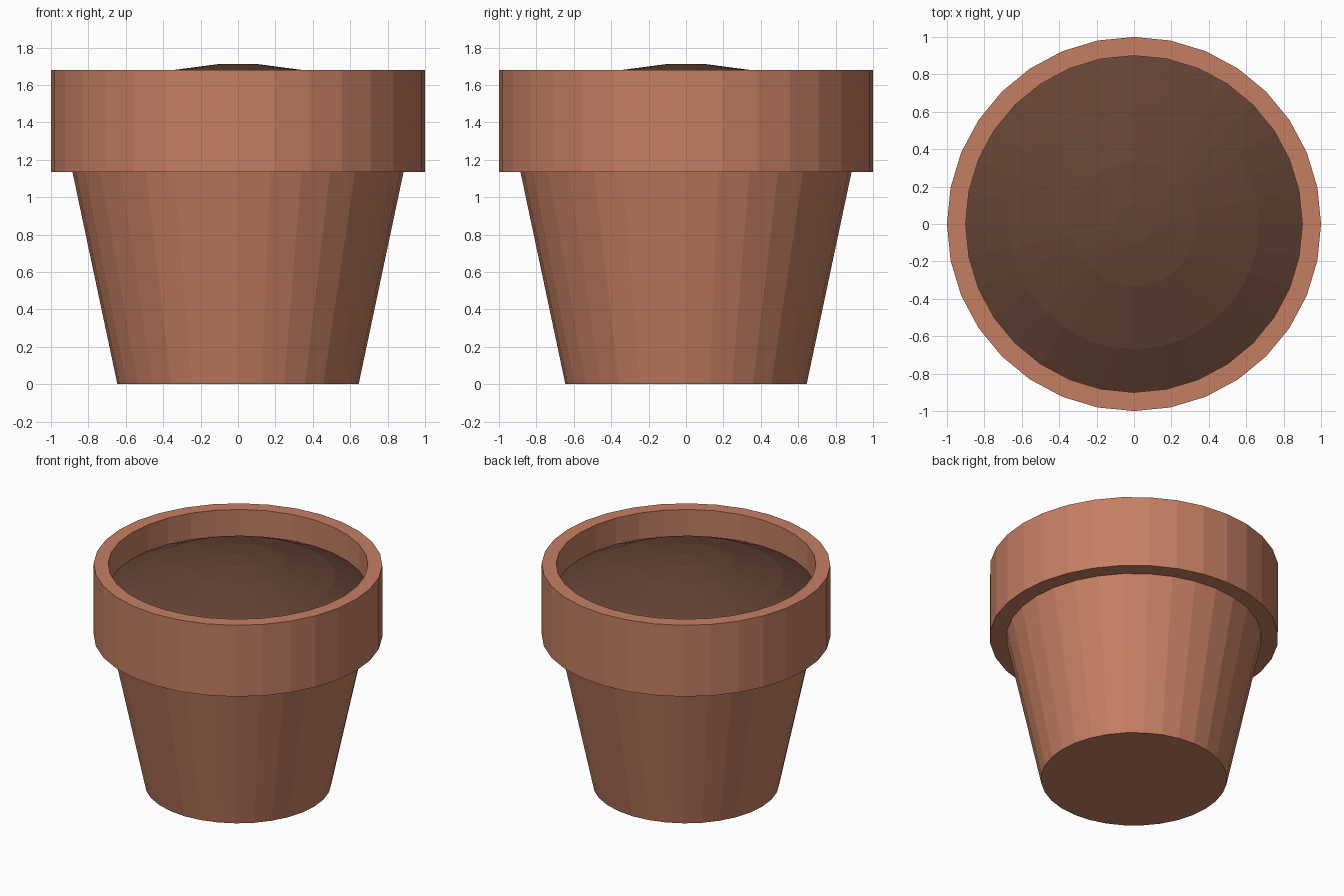
import bpy, bmesh, math

if "Cube" in bpy.data.objects:
    bpy.data.objects.remove(bpy.data.objects["Cube"])

SIDES = 32


def make_material(name, rgb):
    m = bpy.data.materials.new(name)
    m.diffuse_color = (*rgb, 1.0)
    m.use_nodes = True
    m.node_tree.nodes["Principled BSDF"].inputs["Base Color"].default_value = m.diffuse_color
    return m


def lathe(name, profile, mat, cap_first=False, cap_last=False):
    """Revolve (radius, z) points, listed so that faces point outward."""
    bm = bmesh.new()
    rings = []
    for r, z in profile:
        rings.append([bm.verts.new((r * math.cos(math.tau * i / SIDES),
                                    r * math.sin(math.tau * i / SIDES), z))
                      for i in range(SIDES)])
    for a, b in zip(rings, rings[1:]):
        for i in range(SIDES):
            j = (i + 1) % SIDES
            bm.faces.new((a[i], a[j], b[j], b[i]))
    if cap_first:
        bm.faces.new(rings[0][::-1])
    if cap_last:
        bm.faces.new(rings[-1])
    me = bpy.data.meshes.new(name)
    bm.to_mesh(me)
    bm.free()
    me.materials.append(mat)
    ob = bpy.data.objects.new(name, me)
    bpy.context.collection.objects.link(ob)
    return ob


terracotta = make_material("terracotta", (0.56, 0.212, 0.124))
soil_brown = make_material("soil brown", (0.127, 0.056, 0.034))

# Tapered body with closed base, stepped rim and inner wall
lathe("pot", [(0.645, 0), (0.885, 1.134), (1.0, 1.134), (1.0, 1.68),
              (0.9, 1.68), (0.9, 1.48)], terracotta, cap_first=True)

# Domed soil filling the pot
lathe("soil", [(0.9, 1.48), (0.67, 1.587), (0.335, 1.681), (0.1, 1.712)],
      soil_brown, cap_last=True)
